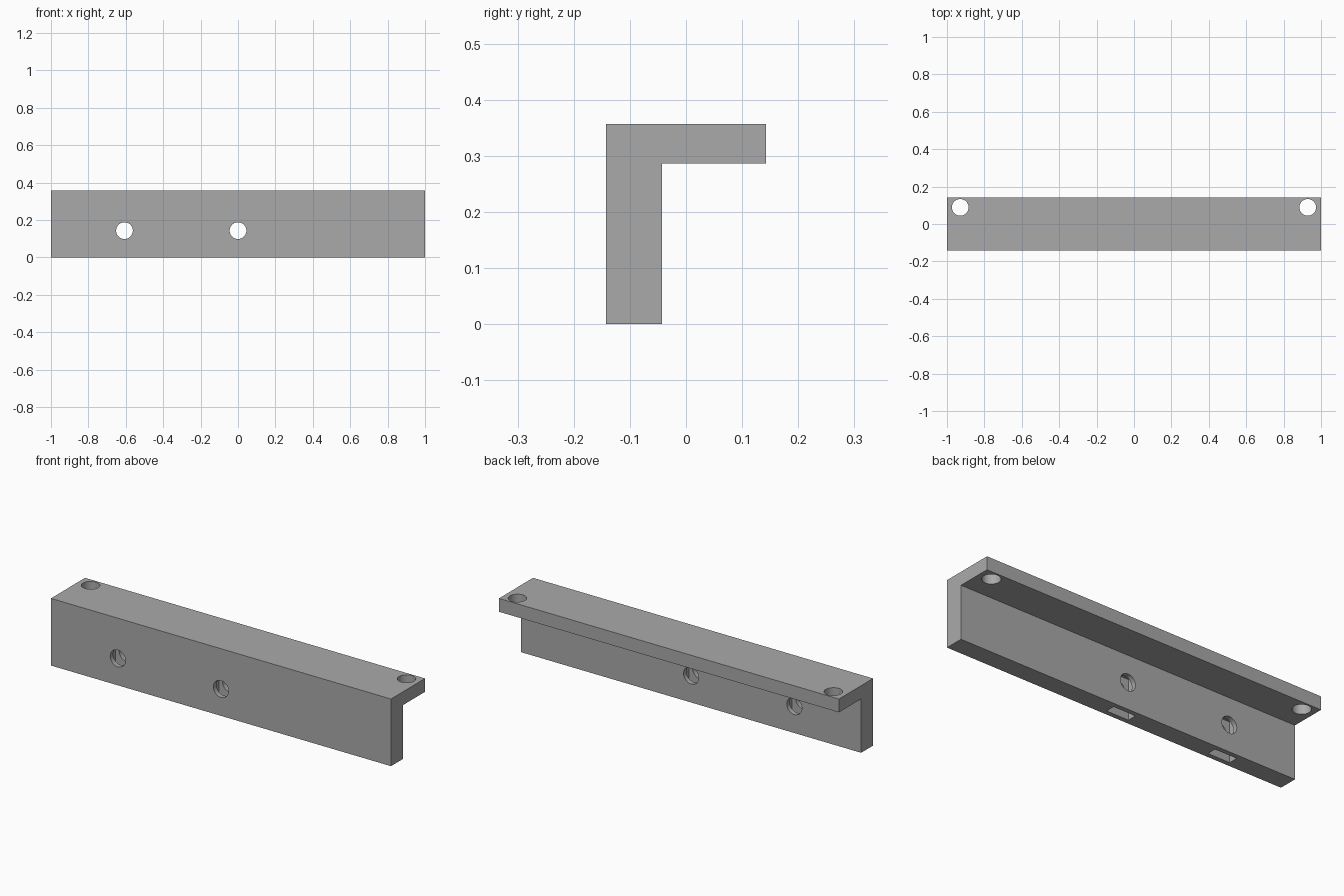
import bpy
import bmesh
import math
from mathutils import Matrix, Vector

cube = bpy.data.objects.get("Cube")
if cube:
    bpy.data.objects.remove(cube, do_unlink=True)

grey = bpy.data.materials.new("mid grey")
grey.use_nodes = True
colour = (0.4, 0.4, 0.4, 1)
grey.diffuse_color = colour
grey.node_tree.nodes["Principled BSDF"].inputs["Base Color"].default_value = colour


def make_object(name, bm):
    bmesh.ops.recalc_face_normals(bm, faces=bm.faces)
    mesh = bpy.data.meshes.new(name)
    bm.to_mesh(mesh)
    bm.free()
    mesh.materials.append(grey)
    obj = bpy.data.objects.new(name, mesh)
    bpy.context.collection.objects.link(obj)
    return obj


def cut(target, name, bm):
    cutter = make_object(name, bm)
    cutter.hide_render = True
    cutter.hide_set(True)
    cutter.display_type = 'WIRE'
    mod = target.modifiers.new(name, 'BOOLEAN')
    mod.operation = 'DIFFERENCE'
    mod.solver = 'EXACT'
    mod.object = cutter
    bpy.context.view_layer.objects.active = target
    bpy.ops.object.modifier_apply(modifier=name)
    bpy.data.objects.remove(cutter, do_unlink=True)


def drill(target, name, centre, rotation):
    bm = bmesh.new()
    bmesh.ops.create_cone(bm, cap_ends=True, segments=48, radius1=0.0446, radius2=0.0446,
                          depth=0.3, matrix=Matrix.Translation(centre) @ rotation)
    cut(target, name, bm)


def slot(target, name, centre, size):
    bm = bmesh.new()
    bmesh.ops.create_cube(bm, size=1, matrix=Matrix.LocRotScale(Vector(centre), None, Vector(size)))
    cut(target, name, bm)


# L-shaped profile extruded along the length
front, inner, back = -0.143, -0.043, 0.143
ledge, top = 0.286, 0.357
profile = [(front, 0), (inner, 0), (inner, ledge), (back, ledge), (back, top), (front, top)]
bm = bmesh.new()
face = bm.faces.new([bm.verts.new((-1, y, z)) for y, z in profile])
side = bmesh.ops.extrude_face_region(bm, geom=[face])["geom"]
bmesh.ops.translate(bm, vec=(2, 0, 0), verts=[v for v in side if isinstance(v, bmesh.types.BMVert)])
bracket = make_object("angle_bracket", bm)

# Screw holes through the top flange
for x in (-0.929, 0.929):
    drill(bracket, "flange_hole", (x, 0.089, ledge), Matrix.Identity(4))

# Screw holes through the wall, each with a nut slot open at the bottom
for x in (-0.607, 0):
    drill(bracket, "wall_hole", (x, (front + inner) / 2, 0.143), Matrix.Rotation(math.pi / 2, 4, 'X'))
    slot(bracket, "nut_slot", (x, (front + inner) / 2, 0.08), (0.13, 0.05, 0.27))

# Smooth hole walls, sharp edges
bpy.ops.object.select_all(action='DESELECT')
bracket.select_set(True)
bpy.context.view_layer.objects.active = bracket
bpy.ops.object.shade_smooth_by_angle(angle=math.radians(30))
